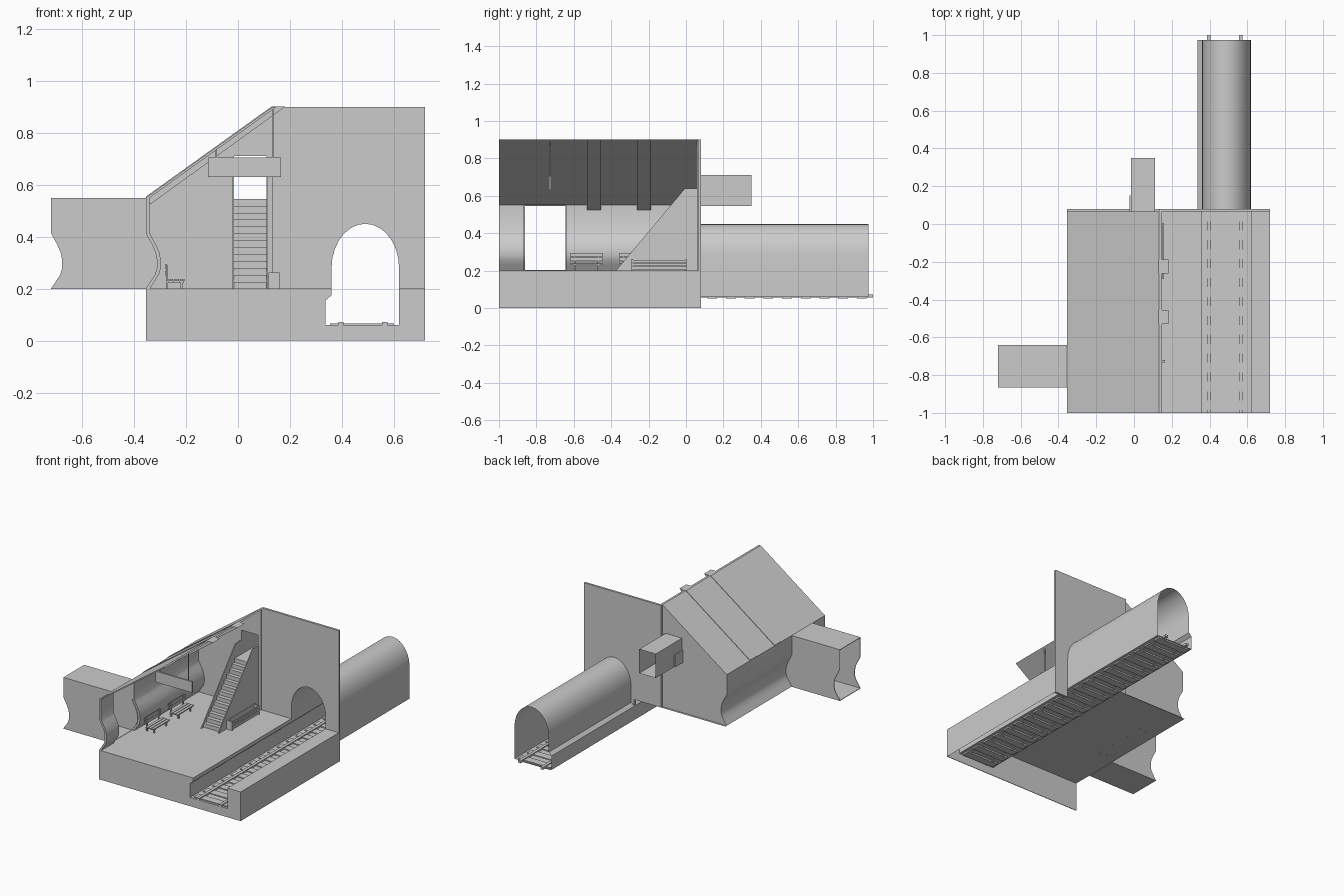
import bpy, bmesh, math

cube = bpy.data.objects.get("Cube")
if cube:
    bpy.data.objects.remove(cube, do_unlink=True)

grey = bpy.data.materials.new("concrete_grey")
grey.use_nodes = True
GREY = (0.6, 0.6, 0.6, 1)
grey.diffuse_color = GREY
grey.node_tree.nodes["Principled BSDF"].inputs["Base Color"].default_value = GREY


def finish(name, bm, smooth=False):
    bmesh.ops.recalc_face_normals(bm, faces=bm.faces)
    mesh = bpy.data.meshes.new(name)
    bm.to_mesh(mesh)
    bm.free()
    mesh.materials.append(grey)
    ob = bpy.data.objects.new(name, mesh)
    bpy.context.collection.objects.link(ob)
    if smooth:
        bpy.ops.object.select_all(action="DESELECT")
        ob.select_set(True)
        bpy.context.view_layer.objects.active = ob
        bpy.ops.object.shade_smooth_by_angle(angle=math.radians(35))
    return ob


def extrude(name, pts, axis, lo, hi, closed=True, caps=True, smooth=False):
    """Sweep a profile along x (points are y, z) or along y (points are x, z)."""
    bm = bmesh.new()
    place = (lambda p, t: (t, p[0], p[1])) if axis == "x" else (lambda p, t: (p[0], t, p[1]))
    a = [bm.verts.new(place(p, lo)) for p in pts]
    b = [bm.verts.new(place(p, hi)) for p in pts]
    n = len(pts)
    for i in range(n if closed else n - 1):
        j = (i + 1) % n
        bm.faces.new((a[i], a[j], b[j], b[i]))
    if closed and caps:
        bm.faces.new(a)
        bm.faces.new(b)
    return finish(name, bm, smooth)


def boxes(name, spans):
    """Join boxes given as (x0, x1, y0, y1, z0, z1)."""
    bm = bmesh.new()
    for x0, x1, y0, y1, z0, z1 in spans:
        vs = bmesh.ops.create_cube(bm, size=1)["verts"]
        for v in vs:
            v.co = (x1 if v.co.x > 0 else x0, y1 if v.co.y > 0 else y0, z1 if v.co.z > 0 else z0)
    return finish(name, bm)


# Shared dimensions
FLOOR, BED, TOP, EAVE = 0.2, 0.06, 0.9, 0.55
LEFT, RIGHT = -0.355, 0.72
BACK, BACK_OUT = 0.065, 0.08
PIT_L, PIT_R, LIP = 0.337, 0.62, 0.36

# Shared profiles: platform lip, tunnel arch, bulging side wall
lip = [(LIP, FLOOR), (LIP, 0.175), (PIT_L, 0.155), (PIT_L, BED)]
arch = []
for i in range(15):
    t = math.pi * i / 14
    arch.append((0.49 - 0.13 * math.cos(t), 0.28 + 0.17 * math.sin(t)))
tunnel = lip[:0:-1] + arch + [(PIT_R, BED)]
bulge = [(EAVE, 0), (0.415, 0), (0.395, 0.01), (0.37, 0.024), (0.34, 0.037), (0.31, 0.043),
         (0.28, 0.043), (0.255, 0.036), (0.23, 0.02), (FLOOR, 0)]


def side(x):
    return [(x + d, z) for z, d in bulge]


# Platform, track pit and outer ledge
extrude("platform", [(LEFT, FLOOR)] + lip + [(PIT_R, BED), (PIT_R, FLOOR), (RIGHT, FLOOR), (RIGHT, 0)],
        "y", -1, BACK_OUT, closed=False)
extrude("base_front", [(LEFT, 0), (LEFT, FLOOR)] + lip + [(PIT_R, BED), (PIT_R, FLOOR), (RIGHT, FLOOR), (RIGHT, 0)],
        "y", -1, -0.996)

# Rail tunnel
extrude("rail_tunnel", tunnel, "y", BACK_OUT, 0.975, caps=False, smooth=True)

# Tracks
boxes("sleepers", [(0.355, 0.6, y - 0.026, y + 0.026, 0.05, 0.066)
                   for y in [-0.96 + 0.1 * i for i in range(20)]])
boxes("rails", [(x - 0.01, x + 0.01, -1, 1, 0.056, 0.072) for x in (0.396, 0.565)])

# Back walls, with the arch and the stair passage cut as notches
extrude("back_wall_tracks", [(0.133, FLOOR), (0.133, TOP), (RIGHT, TOP), (RIGHT, 0), (PIT_R, 0)]
        + tunnel[::-1] + [(PIT_L, FLOOR)], "y", BACK, BACK_OUT)
SX0, SX1, PASS_Z0, PASS_Z1 = -0.015, 0.11, 0.545, 0.71
extrude("back_wall_stairs", side(LEFT) + [(SX0, FLOOR), (SX0, PASS_Z1), (SX1, PASS_Z1), (SX1, FLOOR),
        (0.133, FLOOR), (0.133, TOP)], "y", BACK - 0.006, BACK)

# Side wall in two stretches beside the exit corridor
CY0, CY1 = -0.865, -0.64
for name, lo, hi in (("side_wall_front", -1, CY0), ("side_wall_back", CY1, BACK)):
    extrude(name, side(LEFT) + side(LEFT + 0.015)[::-1], "y", lo, hi, smooth=True)

# Sloping roof and its ribs
extrude("roof", [(LEFT, EAVE), (0.133, TOP), (0.148, TOP), (LEFT + 0.015, EAVE)], "y", -1, BACK)
for name, y in (("roof_rib_front", -0.492), ("roof_rib_back", -0.225)):
    extrude(name, [(LEFT, EAVE + 0.004), (0.129, TOP + 0.001), (0.182, TOP + 0.001), (-0.337, 0.525)],
            "y", y - 0.038, y + 0.038)

# Exit corridor: two side cheeks, ceiling and floor
for name, y in (("corridor_cheek_front", CY0), ("corridor_cheek_back", CY1 - 0.004)):
    extrude(name, side(-RIGHT) + side(LEFT)[::-1], "y", y, y + 0.004)
boxes("corridor_ceiling_floor", [(-RIGHT, LEFT, CY0, CY1, z, z + 0.004) for z in (FLOOR - 0.002, EAVE - 0.004)])

# Staircase with closed back
STEPS, Y0 = 13, -0.35
rise, run = (PASS_Z0 - FLOOR) / STEPS, 0.36 / STEPS
stairs = [(Y0, FLOOR)]
for i in range(STEPS):
    stairs += [(Y0 + i * run, FLOOR + (i + 1) * rise), (Y0 + (i + 1) * run, FLOOR + (i + 1) * rise)]
stairs += [(BACK, PASS_Z0), (BACK, FLOOR)]
extrude("stairs", stairs, "x", SX0, SX1)

# Stair side panels
panel = [(-0.375, FLOOR), (-0.005, 0.64), (BACK, 0.64), (BACK, FLOOR)]
extrude("stair_panel_left", panel, "x", SX1, SX1 + 0.006)
extrude("stair_panel_right", panel, "x", SX0 - 0.006, SX0)
boxes("stair_panel_end", [(SX0 - 0.008, SX0, BACK, 0.15, PASS_Z0, 0.63)])

# Upper passage
extrude("upper_passage", [(SX0, PASS_Z0), (SX0, PASS_Z1), (SX1, PASS_Z1), (SX1, PASS_Z0)],
        "y", BACK, 0.35, caps=False)

# Hanging sign board and its rods
boxes("sign_board", [(-0.115, 0.165, -0.733, -0.721, 0.63, 0.705)])
boxes("sign_rods", [(x - 0.003, x + 0.003, -0.73, -0.724, 0.7, z) for x, z in ((-0.083, 0.74), (0.133, 0.895))])

# Two benches facing the tracks
for name, y in (("bench_front", -0.532), ("bench_back", -0.27)):
    a, b = y - 0.088, y + 0.088
    parts = [(x, x + 0.018, a, b, 0.23, 0.237) for x in (-0.268, -0.246, -0.224)]
    parts += [(-0.28, -0.273, a, b, z, z + 0.02) for z in (0.25, 0.275)]
    for leg in (a + 0.02, b - 0.028):
        parts += [(-0.278, -0.27, leg, leg + 0.008, FLOOR - 0.002, 0.29),
                  (-0.222, -0.214, leg, leg + 0.008, FLOOR - 0.002, 0.23),
                  (-0.275, -0.208, leg, leg + 0.008, 0.224, 0.23)]
    boxes(name, parts)

# Slatted stand beside the stairs
parts = [(0.118, 0.16, y, y + 0.008, FLOOR, 0.262) for y in (-0.292, -0.004)]
parts += [(0.118, 0.124, -0.29, 0, FLOOR, 0.26), (0.12, 0.158, -0.29, 0, 0.205, 0.211)]
parts += [(0.152, 0.158, -0.29, 0, z, z + 0.013) for z in (0.208, 0.226, 0.244)]
boxes("slatted_stand", parts)
